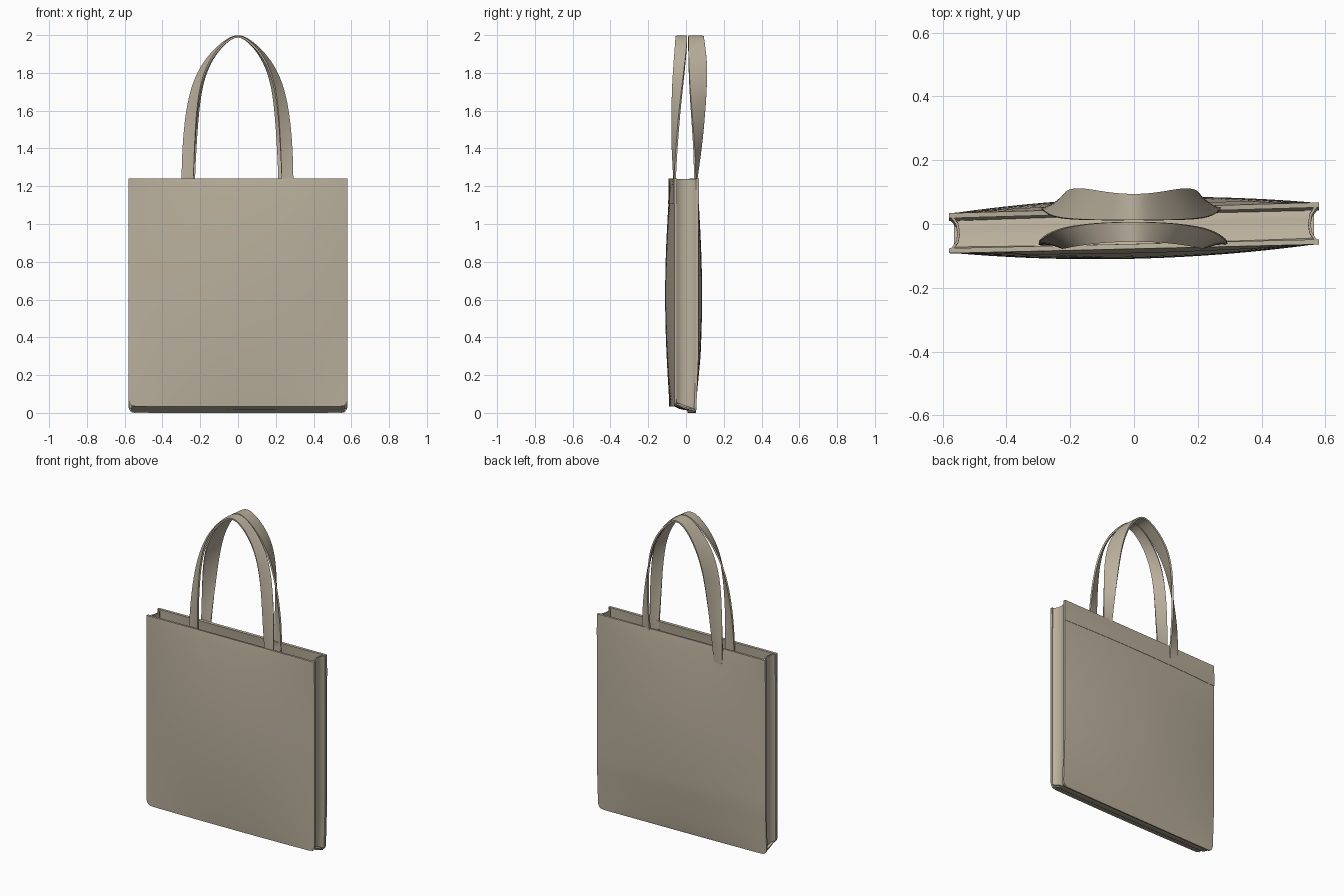
import bpy, math

if "Cube" in bpy.data.objects:
    bpy.data.objects.remove(bpy.data.objects["Cube"])

canvas = bpy.data.materials.new("beige_canvas")
canvas.diffuse_color = (0.49, 0.432, 0.333, 1)
canvas.use_nodes = True
canvas.node_tree.nodes["Principled BSDF"].inputs["Base Color"].default_value = canvas.diffuse_color

HALF_W, TOP, HEM = 0.58, 1.24, 1.105


def bulge(x, z):
    """0..1 swelling of a panel: zero on the edges, full in the middle."""
    u = max(0.0, 1 - (x / HALF_W) ** 2)
    v = max(0.0, math.sin(math.pi * min(max(z / TOP, 0), 1)))
    return u * v ** 0.8


def front_y(x, z):
    return -0.070 + 0.024 * x - 0.033 * bulge(x, z)


def back_y(x, z):
    tuck = 0.012 * max(0.0, 1 - z / 0.3)       # pulled in at the bottom seam
    return 0.043 + 0.029 * x + 0.034 * bulge(x, z) - tuck


def lattice(name, rows, thick, subdiv=0):
    """Skin a grid of points (list of equal rows) and give it cloth thickness."""
    n = len(rows[0])
    verts = [p for r in rows for p in r]
    faces = [(i * n + j, i * n + j + 1, (i + 1) * n + j + 1, (i + 1) * n + j)
             for i in range(len(rows) - 1) for j in range(n - 1)]
    me = bpy.data.meshes.new(name)
    me.from_pydata(verts, [], faces)
    me.materials.append(canvas)
    ob = bpy.data.objects.new(name, me)
    bpy.context.collection.objects.link(ob)
    bpy.ops.object.select_all(action='DESELECT')
    bpy.context.view_layer.objects.active = ob
    ob.select_set(True)
    if subdiv:
        m = ob.modifiers.new("smooth", 'SUBSURF')
        m.levels = m.render_levels = subdiv
        bpy.ops.object.modifier_apply(modifier=m.name)
    m = ob.modifiers.new("cloth", 'SOLIDIFY')
    m.thickness, m.offset = thick, 0
    bpy.ops.object.modifier_apply(modifier=m.name)
    bpy.ops.object.shade_smooth_by_angle(angle=math.radians(40))
    return ob


def panel(name, yfun, z0, z1, nz, thick, round_bottom):
    nx, r = 28, 0.035
    rows = []
    for i in range(nz + 1):
        t = i / nz
        if round_bottom:                       # denser rows near the bottom corners
            t = t ** 1.8
        z = z0 + (z1 - z0) * t
        w = HALF_W
        if round_bottom and z < z0 + r:
            w -= r - math.sqrt(max(0, r * r - (z0 + r - z) ** 2))
        rows.append([(x, yfun(x, z), z)
                     for x in (w * (2 * j / nx - 1) for j in range(nx + 1))])
    return lattice(name, rows, thick)


# Main panels; the front one ends a little higher than the back one
panel("front_panel", front_y, 0.035, TOP - 0.01, 30, 0.012, True)
panel("back_panel", back_y, 0.0, TOP - 0.01, 30, 0.012, True)

# Folded hems round the mouth
panel("front_hem", front_y, HEM, TOP, 6, 0.0155, False)
panel("back_hem", back_y, HEM, TOP, 6, 0.0155, False)

# Side gussets, folded inwards behind the seam flanges
for side, name in ((-1, "left_gusset"), (1, "right_gusset")):
    rows = []
    for i in range(13):
        t = i / 12
        row = []
        for f, inset in ((0, 0.006), (0.12, 0.016), (0.26, 0.026), (0.5, 0.030),
                         (0.74, 0.026), (0.88, 0.016), (1, 0.006)):
            zb = 0.055 - 0.035 * f
            z = zb + (TOP - 0.003 - zb) * t
            x = side * (HALF_W - inset)
            yf, yb = front_y(x, z), back_y(x, z)
            row.append((x, yf + (yb - yf) * f, z))
        rows.append(row)
    lattice(name, rows, 0.008)

# Bottom, sloping down from front to back between the two seams
rows = []
for f, lift in ((0, 0.004), (0.12, 0.014), (0.3, 0.010), (0.5, 0.008),
                (0.7, 0.010), (0.88, 0.014), (1, 0.006)):
    row = []
    for j in range(25):
        x = 0.565 * (j / 12 - 1)
        yf, yb = front_y(x, 0.04), back_y(x, 0.01)
        row.append((x, yf + (yb - yf) * f, 0.035 * (1 - f) + lift))
    rows.append(row)
lattice("bottom_panel", rows, 0.008)

# Straps: flat at the hem, twisting until they lie level at the crown
# z, outer edge x, inner edge x, front outer y, front inner y, back outer y, back inner y
STRAP = [
    (1.12, 0.299, 0.236, -0.062, -0.062, 0.046, 0.046),
    (1.24, 0.299, 0.236, -0.059, -0.061, 0.048, 0.054),
    (1.40, 0.294, 0.230, -0.050, -0.073, 0.044, 0.080),
    (1.60, 0.275, 0.218, -0.034, -0.074, 0.028, 0.100),
    (1.75, 0.238, 0.196, -0.016, -0.070, 0.018, 0.110),
    (1.86, 0.180, 0.154, -0.004, -0.064, 0.014, 0.111),
    (1.94, 0.106, 0.095, 0.004, -0.058, 0.012, 0.101),
    (1.985, 0.045, 0.041, 0.006, -0.056, 0.012, 0.095),
]
CROWN = (1.999, 0.0, 0.0, 0.006, -0.055, 0.012, 0.094)
# column of each edge, then how far the left and right legs are drawn inwards
for name, a, b, left, right in (("front_handle", 3, 4, 1.0, 0.98),
                                ("back_handle", 5, 6, 0.97, 0.91)):
    path = [(-left, p) for p in STRAP] + [(1, CROWN)] + [(right, p) for p in reversed(STRAP)]
    rows = []
    for s, p in path:
        o = (s * p[1], p[a], p[0])
        i = (s * p[2], p[b], p[0] - 0.003)
        m = tuple((u + v) / 2 for u, v in zip(o, i))
        rows.append([o, m, i])
    lattice(name, rows, 0.010, subdiv=2)
